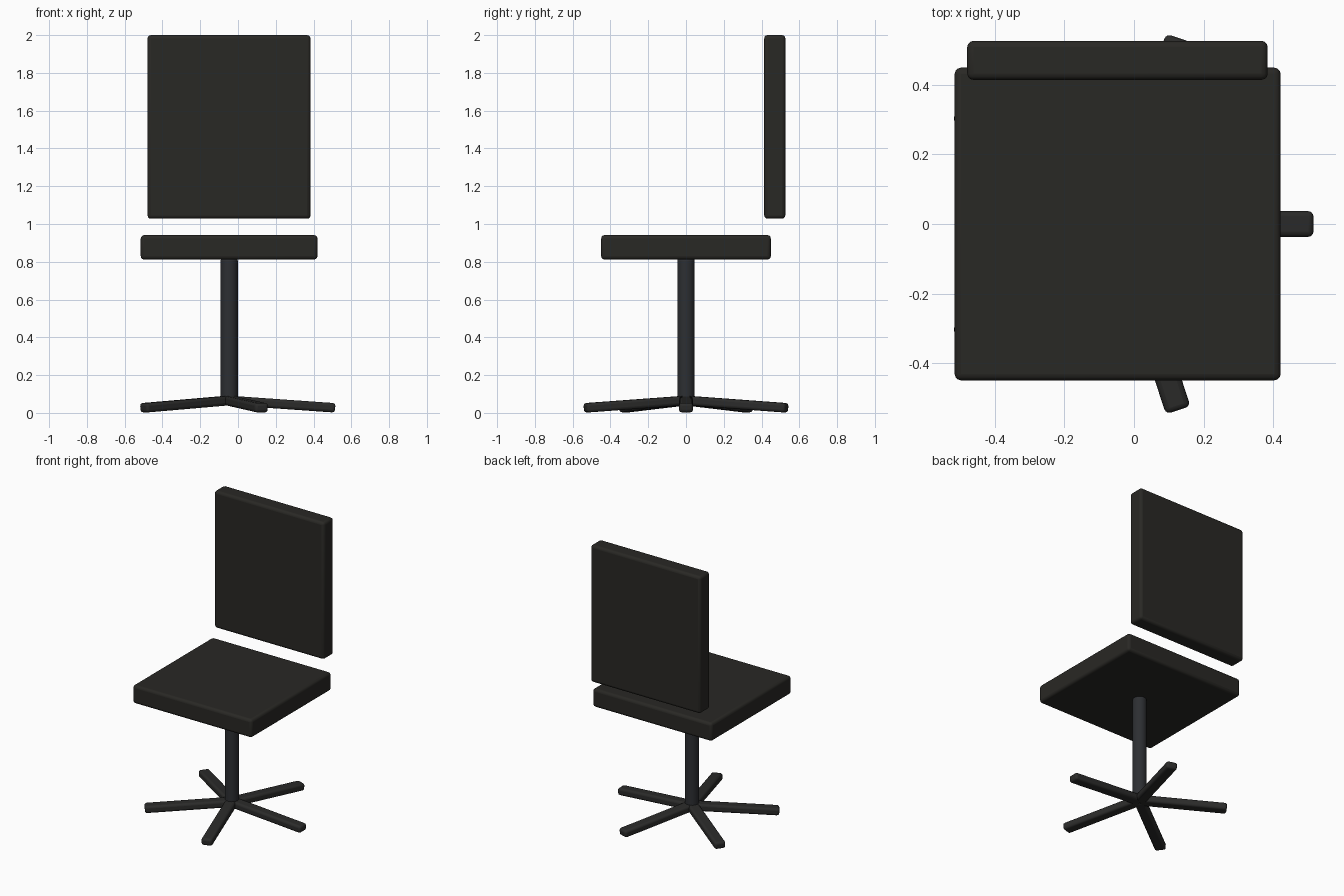
import bpy
from math import pi, radians
from mathutils import Matrix, Vector

if "Cube" in bpy.data.objects:
    bpy.data.objects.remove(bpy.data.objects["Cube"])

AXIS_X = -0.047  # swivel axis


def material(name, rgb):
    m = bpy.data.materials.new(name)
    m.diffuse_color = (*rgb, 1)
    m.use_nodes = True
    m.node_tree.nodes["Principled BSDF"].inputs["Base Color"].default_value = m.diffuse_color
    return m


fabric = material("dark_fabric", (0.022, 0.021, 0.018))
metal = material("dark_metal", (0.026, 0.028, 0.032))
plastic = material("dark_plastic", (0.024, 0.024, 0.023))


def finish(obj, name, mat, bevel, segments=3):
    obj.name = name
    obj.data.materials.append(mat)
    mod = obj.modifiers.new("soft_edges", 'BEVEL')
    mod.width = bevel
    mod.segments = segments
    mod.limit_method = 'ANGLE'
    mod.angle_limit = radians(40)
    bpy.ops.object.shade_smooth_by_angle(angle=radians(35))
    return obj


def box(name, lo, hi, mat, bevel):
    lo, hi = Vector(lo), Vector(hi)
    bpy.ops.mesh.primitive_cube_add(size=1)
    obj = bpy.context.object
    obj.data.transform(Matrix.Translation((lo + hi) / 2) @ Matrix.Diagonal((*(hi - lo), 1)))
    return finish(obj, name, mat, bevel)


# Cushions
box("seat", (-0.515, -0.449, 0.812), (0.421, 0.449, 0.941), fabric, 0.018)
box("backrest", (-0.479, 0.414, 1.028), (0.384, 0.526, 2.0), fabric, 0.018)

# Central column
bpy.ops.mesh.primitive_cylinder_add(vertices=32, radius=0.046, depth=0.755,
                                    location=(AXIS_X, 0, 0.4375))
finish(bpy.context.object, "column", metal, 0.01)

# Five sloping base legs
for i in range(5):
    leg = box(f"base_leg_{i + 1}", (0, -0.037, -0.025), (0.563, 0.037, 0.025), plastic, 0.015)
    leg.location = (AXIS_X, 0, 0.066)
    leg.rotation_euler = (0, 0.070, i * 2 * pi / 5)
